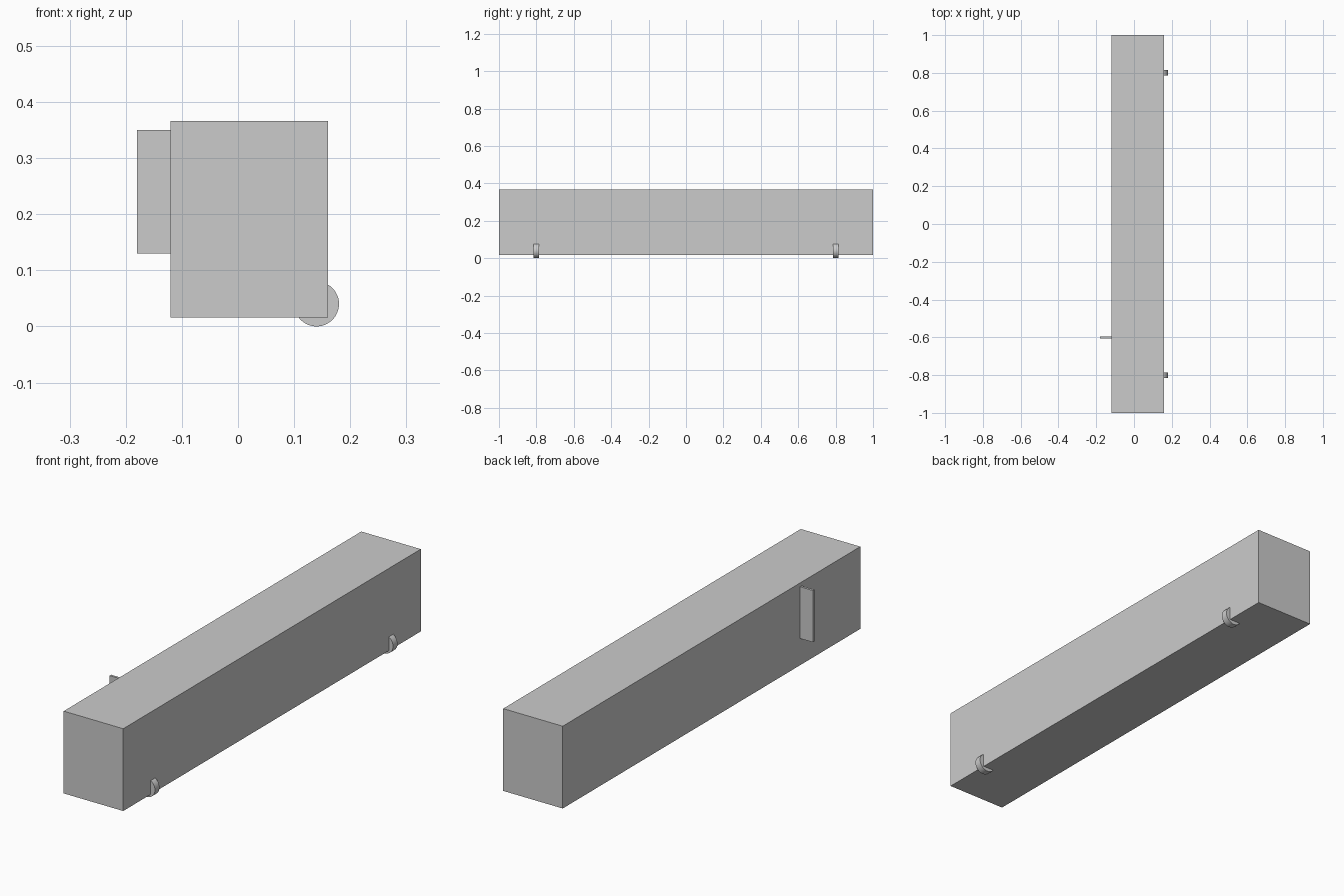
import bpy
from math import pi

if "Cube" in bpy.data.objects:
    bpy.data.objects.remove(bpy.data.objects["Cube"])


def box(name, x, y, z):
    """Box from (min, max) ranges on each axis."""
    ranges = (x, y, z)
    bpy.ops.mesh.primitive_cube_add(size=1, location=[(a + b) / 2 for a, b in ranges])
    ob = bpy.context.object
    ob.name = name
    ob.scale = [b - a for a, b in ranges]
    bpy.ops.object.transform_apply(location=False, rotation=False, scale=True)
    return ob


# Long main body
box("body", (-0.12, 0.16), (-1, 1), (0.016, 0.366))

# Thin plate standing out from the left side
box("side_plate", (-0.18, -0.12), (-0.605, -0.595), (0.13, 0.35))

# Rollers set into the lower right edge
for label, y in (("front", -0.8), ("back", 0.8)):
    bpy.ops.mesh.primitive_cylinder_add(vertices=48, radius=0.04, depth=0.03,
                                        location=(0.14, y, 0.04), rotation=(pi / 2, 0, 0))
    bpy.context.object.name = label + "_roller"
    bpy.ops.object.shade_smooth_by_angle()
